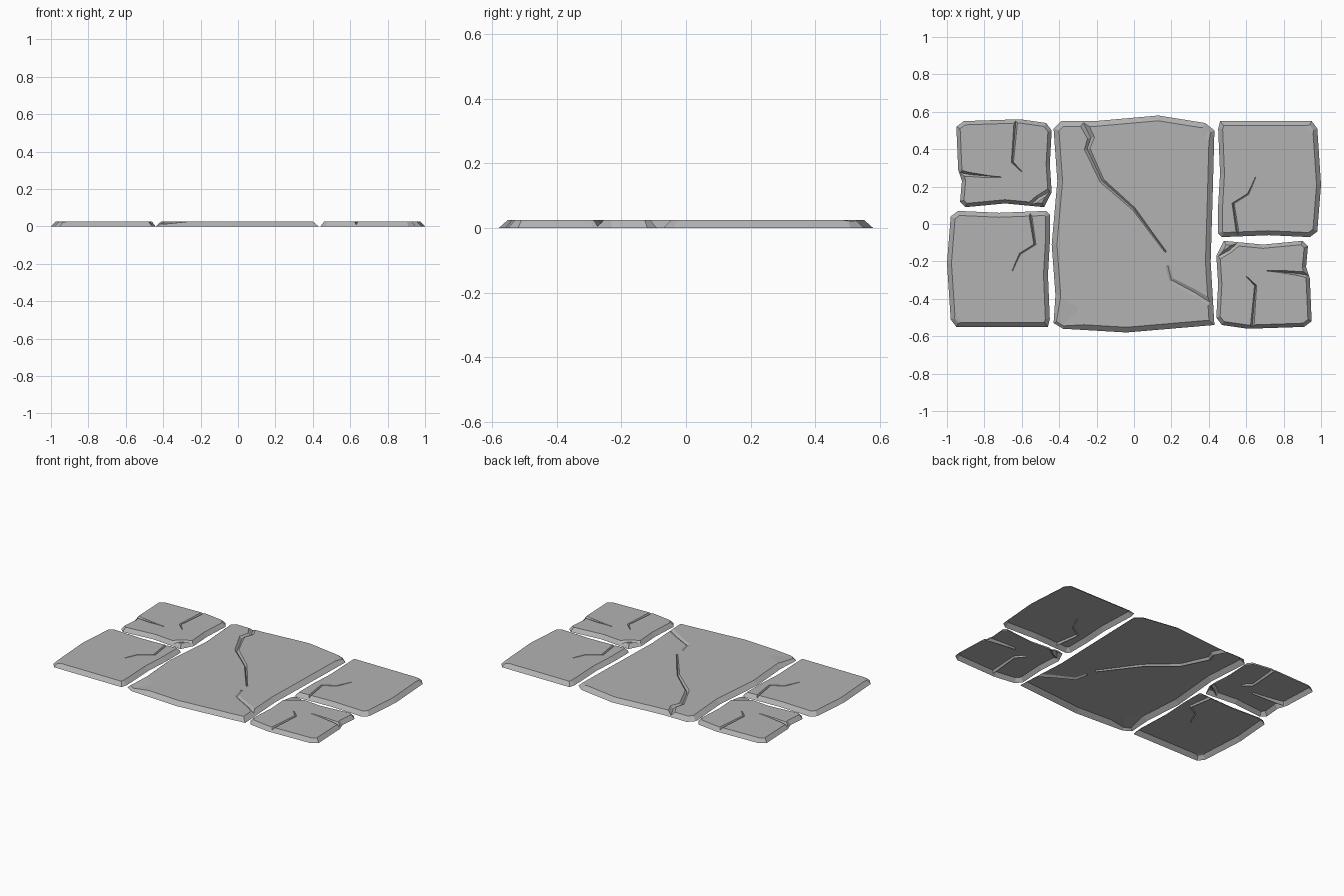
import bpy
import bmesh
from mathutils import Vector

default_cube = bpy.data.objects.get("Cube")
if default_cube:
    bpy.data.objects.remove(default_cube, do_unlink=True)

HEIGHT = 0.025

stone = bpy.data.materials.new("grey stone")
stone.use_nodes = True
grey = (0.45, 0.45, 0.45, 1)
stone.diffuse_color = grey
stone.node_tree.nodes["Principled BSDF"].inputs["Base Color"].default_value = grey


def add_object(name, bm):
    """Turn a bmesh into a flat shaded stone object."""
    bmesh.ops.recalc_face_normals(bm, faces=bm.faces)
    mesh = bpy.data.meshes.new(name)
    bm.to_mesh(mesh)
    bm.free()
    mesh.materials.append(stone)
    obj = bpy.data.objects.new(name, mesh)
    bpy.context.scene.collection.objects.link(obj)
    return obj


def inset_outline(outline, distance):
    """Move a counter-clockwise outline inwards with mitred corners."""
    points = [Vector(p) for p in outline]
    result = []
    for i, point in enumerate(points):
        before = (point - points[i - 1]).normalized()
        after = (points[(i + 1) % len(points)] - point).normalized()
        normal_a = Vector((-before.y, before.x))
        normal_b = Vector((-after.y, after.x))
        mitre = (normal_a + normal_b).normalized()
        result.append(point + mitre * distance / mitre.dot(normal_a))
    return result


def make_block(name, outline, slope):
    """Closed slab whose walls lean inwards towards the top."""
    bm = bmesh.new()
    base = [bm.verts.new((x, y, 0)) for x, y in outline]
    top = [bm.verts.new((*p, HEIGHT)) for p in inset_outline(outline, slope)]
    bm.faces.new(base[::-1])
    bm.faces.new(top)
    for i in range(len(base)):
        j = (i + 1) % len(base)
        bm.faces.new((base[i], base[j], top[j], top[i]))
    return add_object(name, bm)


def crack_cutter(path, start_width, end_width, depth):
    """V-shaped groove that follows a path and tapers along it."""
    bm = bmesh.new()
    points = [Vector(p) for p in path]
    rings = []
    for i, point in enumerate(points):
        ahead = points[min(i + 1, len(points) - 1)]
        behind = points[max(i - 1, 0)]
        along = (ahead - behind).normalized()
        side = Vector((-along.y, along.x))
        share = i / (len(points) - 1)
        width = start_width + (end_width - start_width) * share
        deep = depth * (1 - share / 2)
        lift = HEIGHT * 0.3
        half = width / 2 * (1 + lift / deep)
        left = point + side * half
        right = point - side * half
        rings.append([bm.verts.new((*left, HEIGHT + lift)),
                      bm.verts.new((*right, HEIGHT + lift)),
                      bm.verts.new((*point, HEIGHT - deep))])
    for a, b in zip(rings, rings[1:]):
        for k in range(3):
            n = (k + 1) % 3
            bm.faces.new((a[k], a[n], b[n], b[k]))
    bm.faces.new(rings[0][::-1])
    bm.faces.new(rings[-1])
    return add_object("crack_cutter", bm)


def chip_cutter(rim, corner):
    """Wedge that falls from a rim on the top face to a low outer corner."""
    bm = bmesh.new()
    for x, y in rim:
        bm.verts.new((x, y, HEIGHT))
        bm.verts.new((x, y, HEIGHT * 2))
    bm.verts.new((*corner, HEIGHT * 0.2))
    bm.verts.new((*corner, HEIGHT * 2))
    bmesh.ops.convex_hull(bm, input=bm.verts)
    return add_object("chip_cutter", bm)


def carve(slab, cutters):
    """Cut every groove and chip, then open the underside."""
    for cutter in cutters:
        modifier = slab.modifiers.new("cut", "BOOLEAN")
        modifier.operation = "DIFFERENCE"
        modifier.solver = "EXACT"
        modifier.object = cutter
        cutter.hide_render = True
    graph = bpy.context.evaluated_depsgraph_get()
    carved = bpy.data.meshes.new_from_object(slab.evaluated_get(graph))
    slab.modifiers.clear()
    slab.data = carved
    for cutter in cutters:
        bpy.data.objects.remove(cutter, do_unlink=True)
    bm = bmesh.new()
    bm.from_mesh(carved)
    floor = [f for f in bm.faces if all(v.co.z < HEIGHT * 0.02 for v in f.verts)]
    bmesh.ops.delete(bm, geom=floor, context="FACES")
    for face in bm.faces:
        face.smooth = False
        face.material_index = 0
    bm.to_mesh(carved)
    bm.free()
    carved.materials.clear()
    carved.materials.append(stone)


def add_turned_copy(slab, name):
    """Repeat a slab half a turn around the centre."""
    copy = bpy.data.objects.new(name, slab.data.copy())
    for vert in copy.data.vertices:
        vert.co.x, vert.co.y = -vert.co.x, -vert.co.y
    bpy.context.scene.collection.objects.link(copy)


# Large middle slab
centre = make_block("centre_slab", [
    (-.43, -.53), (-.38, -.56), (-.04, -.58), (.43, -.54), (.41, -.2),
    (.42, .13), (.43, .5), (.38, .54), (.13, .58), (-.21, .55),
    (-.39, .55), (-.43, .51), (-.41, .23), (-.44, -.11), (-.42, -.38)], .028)
carve(centre, [
    crack_cutter([(-.28, .56), (-.23, .46), (-.25, .4), (-.17, .23),
                  (0, .08), (.17, -.15)], .045, .01, .018),
    crack_cutter([(.44, -.44), (.33, -.37), (.2, -.3), (.18, -.22)], .04, .02, .012),
    chip_cutter([(-.43, -.37), (-.29, -.45), (-.26, -.58)], (-.45, -.6)),
    chip_cutter([(.34, .57), (.37, .46), (.43, .41)], (.47, .57))])

# Long side slabs
long_slab = make_block("right_long_slab", [
    (-.98, -.51), (-.95, -.55), (-.72, -.55), (-.46, -.55), (-.45, -.51),
    (-.46, -.27), (-.45, -.1), (-.45, .05), (-.47, .07), (-.72, .06),
    (-.94, .07), (-.98, .04), (-1, -.21)], .024)
carve(long_slab, [
    crack_cutter([(-.56, .09), (-.53, -.11), (-.61, -.16), (-.65, -.25)], .016, .004, .014),
    chip_cutter([(-.98, -.46), (-.94, -.51), (-.88, -.56)], (-1, -.58))])
add_turned_copy(long_slab, "left_long_slab")

# Short side slabs
short_slab = make_block("right_short_slab", [
    (-.93, .12), (-.9, .09), (-.69, .11), (-.48, .09), (-.44, .17),
    (-.45, .32), (-.44, .5), (-.47, .54), (-.61, .56), (-.91, .55),
    (-.95, .52), (-.94, .29), (-.92, .23)], .02)
carve(short_slab, [
    crack_cutter([(-.96, .28), (-.88, .265), (-.71, .25)], .04, .004, .022),
    crack_cutter([(-.63, .57), (-.65, .33), (-.6, .28)], .02, .004, .016),
    crack_cutter([(-.59, .07), (-.51, .14), (-.42, .19)], .03, .03, .02)])
add_turned_copy(short_slab, "left_short_slab")
